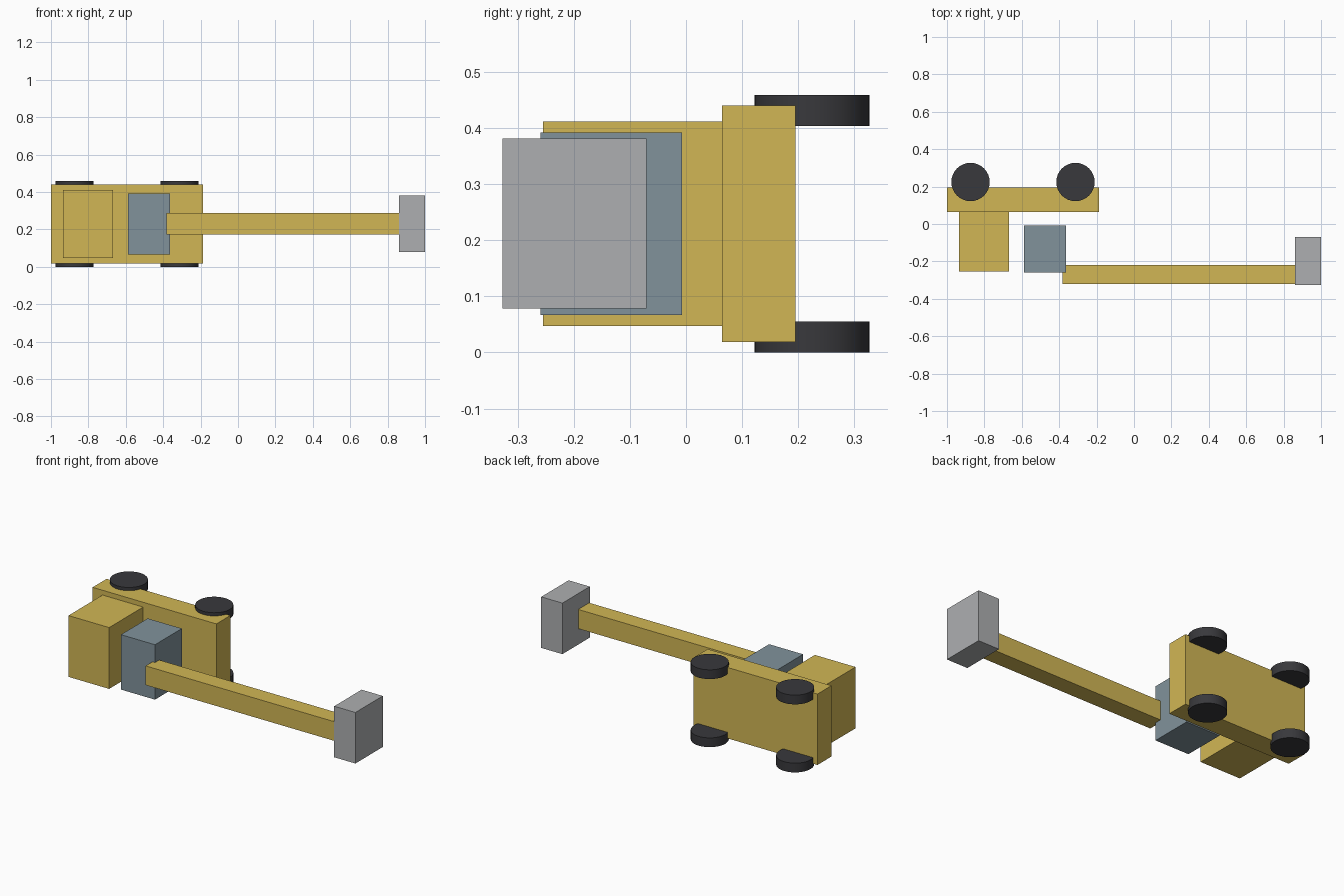
import bpy
import math

if "Cube" in bpy.data.objects:
    bpy.data.objects.remove(bpy.data.objects["Cube"])


def material(name, rgb):
    m = bpy.data.materials.new(name)
    m.diffuse_color = (*rgb, 1)
    m.use_nodes = True
    m.node_tree.nodes["Principled BSDF"].inputs["Base Color"].default_value = m.diffuse_color
    return m


yellow = material("yellow_paint", (0.64, 0.47, 0.09))
slate = material("slate_paint", (0.22, 0.29, 0.33))
steel = material("steel", (0.42, 0.43, 0.44))
rubber = material("rubber", (0.04, 0.04, 0.045))
MID_Z = 0.2295  # the machine lies on its side, symmetric about this height


def box(name, x0, x1, y0, y1, width, mat):
    bpy.ops.mesh.primitive_cube_add(size=1, location=((x0 + x1) / 2, (y0 + y1) / 2, MID_Z))
    ob = bpy.context.object
    ob.name = name
    ob.scale = (x1 - x0, y1 - y0, width)
    bpy.ops.object.transform_apply(location=False, rotation=False, scale=True)
    ob.data.materials.append(mat)
    return ob


# Body, cab, turret, boom and its end basket
box("chassis", -1.0, -0.187, 0.064, 0.195, 0.421, yellow)
box("cab", -0.935, -0.668, -0.255, 0.064, 0.364, yellow)
box("boom_turret", -0.588, -0.364, -0.259, -0.007, 0.326, slate)
box("boom", -0.381, 0.861, -0.322, -0.219, 0.114, yellow)
box("basket", 0.861, 1.0, -0.327, -0.07, 0.303, steel)

# Four wheels
for end, x in (("front", -0.874), ("rear", -0.313)):
    for side, s in (("left", -1), ("right", 1)):
        bpy.ops.mesh.primitive_cylinder_add(vertices=32, radius=0.1025, depth=0.055,
                                            location=(x, 0.2245, MID_Z + s * 0.202))
        wheel = bpy.context.object
        wheel.name = f"{end}_{side}_wheel"
        wheel.data.materials.append(rubber)
        bpy.ops.object.shade_smooth_by_angle(angle=math.radians(30))
